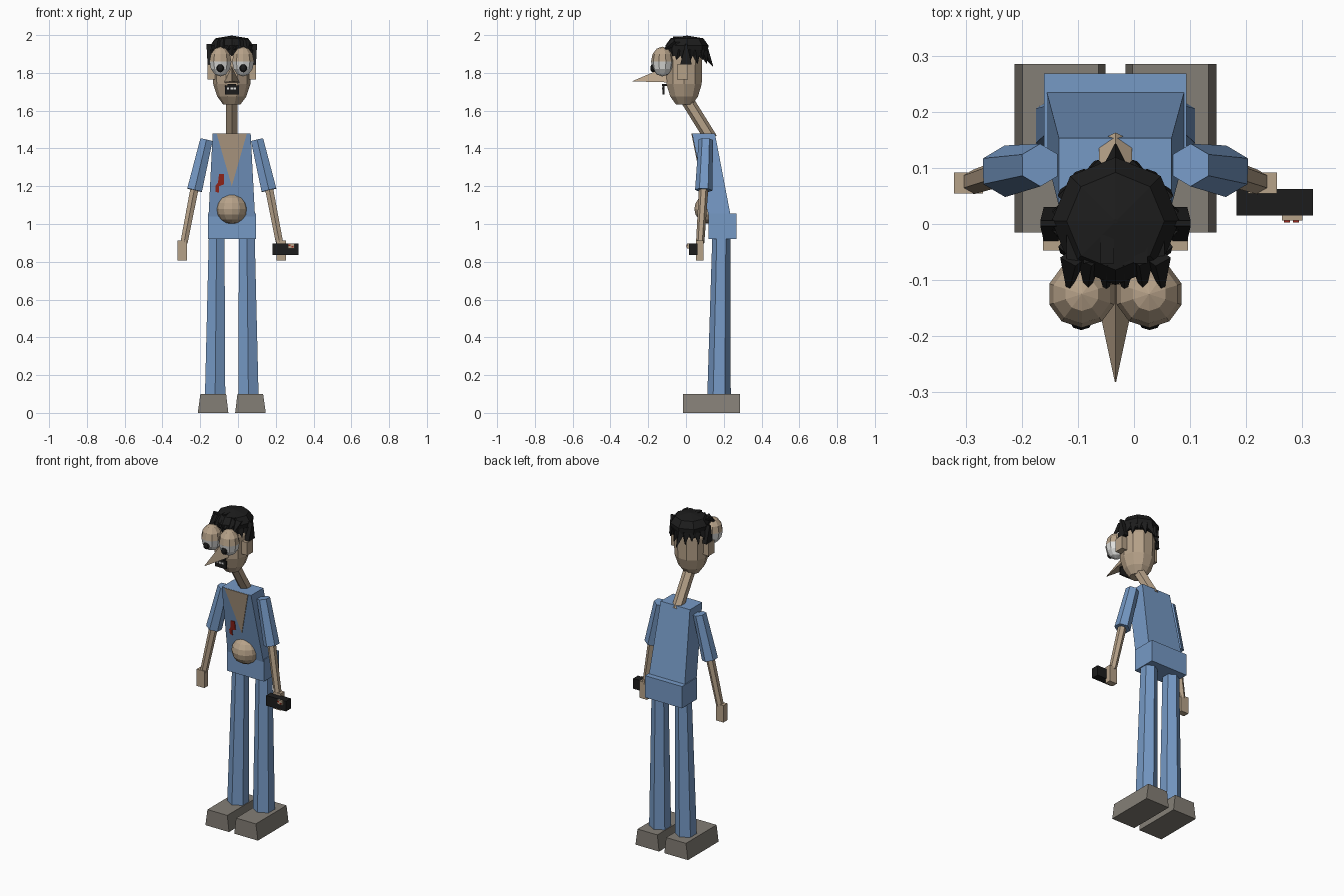
import bpy, bmesh, math
from mathutils import Vector, Matrix

if "Cube" in bpy.data.objects:
    bpy.data.objects.remove(bpy.data.objects["Cube"])

CX = -0.033  # body centre line


def material(name, rgb):
    m = bpy.data.materials.new(name)
    m.diffuse_color = (*rgb, 1)
    m.use_nodes = True
    m.node_tree.nodes["Principled BSDF"].inputs["Base Color"].default_value = m.diffuse_color
    return m


SKIN = material("skin tan", (0.47, 0.36, 0.25))
BLUE = material("denim blue", (0.18, 0.32, 0.56))
GREY = material("shoe grey", (0.23, 0.21, 0.18))
BLACK = material("hair black", (0.012, 0.012, 0.012))
WHITE = material("eye white", (0.75, 0.75, 0.73))
RED = material("stain red", (0.33, 0.02, 0.012))


def finish(name, bm, *mats):
    bmesh.ops.recalc_face_normals(bm, faces=bm.faces[:])
    me = bpy.data.meshes.new(name)
    bm.to_mesh(me)
    bm.free()
    for m in mats:
        me.materials.append(m)
    ob = bpy.data.objects.new(name, me)
    bpy.context.collection.objects.link(ob)
    return ob


def skin_rings(name, rings, mat):
    """Join equal-length rings of points into a capped solid."""
    bm = bmesh.new()
    vs = [[bm.verts.new(p) for p in r] for r in rings]
    n = len(vs[0])
    for a, b in zip(vs, vs[1:]):
        for i in range(n):
            j = (i + 1) % n
            bm.faces.new((a[i], a[j], b[j], b[i]))
    bm.faces.new(vs[0][::-1])
    bm.faces.new(vs[-1])
    return finish(name, bm, mat)


def tube(name, a, b, ra, rb, mat, n=6):
    """Tapered prism from a to b with a corner facing forward."""
    a, b = Vector(a), Vector(b)
    d = (b - a).normalized()
    v = Vector((0, 1, 0)) if abs(d.y) < 0.9 else Vector((0, 0, 1))
    v = (v - d * v.dot(d)).normalized()
    u = v.cross(d)
    ang = [math.tau * i / n for i in range(n)]
    return skin_rings(name, [[c + (v * math.cos(t) + u * math.sin(t)) * r for t in ang]
                             for c, r in ((a, ra), (b, rb))], mat)


def block(name, low, high, mat):
    """Box between two rectangles given as (x0, x1, y0, y1, z)."""
    return skin_rings(name, [[(x0, y0, z), (x1, y0, z), (x1, y1, z), (x0, y1, z)]
                             for x0, x1, y0, y1, z in (low, high)], mat)


def box(name, x0, x1, y0, y1, z0, z1, mat):
    return block(name, (x0, x1, y0, y1, z0), (x0, x1, y0, y1, z1), mat)


def lathe(name, cy, profile, mat, n=8):
    """Faceted upright form from (z, radius) pairs."""
    return skin_rings(name, [[(CX + r * math.cos(math.tau * i / n),
                               cy + r * math.sin(math.tau * i / n), z) for i in range(n)]
                             for z, r in profile], mat)


def ball(name, c, size, seg, rings, *mats):
    bm = bmesh.new()
    bmesh.ops.create_uvsphere(bm, u_segments=seg, v_segments=rings, radius=1)
    for f in bm.faces:
        if len(mats) > 1 and f.calc_center_median().z < 0:
            f.material_index = 1
    bmesh.ops.transform(bm, verts=bm.verts[:],
                        matrix=Matrix.Translation(c) @ Matrix.Diagonal((*size, 1)))
    return finish(name, bm, *mats)


def chest_plate(name, pts, mat):
    """Thin patch lying on the sloping chest, outline given in x and z."""
    y = lambda z: 0.12 - 0.2 * (z - 1.04)
    return skin_rings(name, [[(x, y(z) + o, z) for x, z in pts] for o in (-0.004, 0.003)], mat)


# Shoes, legs, arms, ears and eyes on both sides
for s, side in ((-1, "left"), (1, "right")):
    X = lambda d: CX + s * d
    block(f"{side}_shoe", (X(0.018), X(0.18), -0.015, 0.285, 0),
          (X(0.03), X(0.166), -0.015, 0.285, 0.1), GREY)
    tube(f"{side}_leg", (X(0.088), 0.175, 0.1), (X(0.08), 0.187, 0.93), 0.062, 0.048, BLUE)
    tube(f"{side}_sleeve", (X(0.134), 0.105, 1.446), (X(0.197), 0.094, 1.179), 0.038, 0.046, BLUE)
    tube(f"{side}_forearm", (X(0.195), 0.094, 1.2), (X(0.253), 0.075, 0.9), 0.025, 0.022, SKIN)
    box(f"{side}_hand", X(0.236), X(0.288), 0.054, 0.092, 0.808, 0.912, SKIN)
    box(f"{side}_ear", X(0.09), X(0.129), -0.047, 0.01, 1.765, 1.845, SKIN)
    ball(f"{side}_eye", (X(0.06), -0.125, 1.86), (0.061, 0.06, 0.079), 10, 6, SKIN, WHITE)
    ball(f"{side}_pupil", (X(0.061), -0.175, 1.825), (0.02, 0.014, 0.022), 8, 6, BLACK)

# Hips, torso and belly
box("hips", -0.16, 0.094, 0.12, 0.268, 0.92, 1.055, BLUE)
block("torso", (-0.156, 0.09, 0.12, 0.237, 1.04), (-0.134, 0.067, 0.032, 0.153, 1.48), BLUE)
ball("belly", (CX, 0.127, 1.08), (0.083, 0.083, 0.08), 12, 8, SKIN)
chest_plate("open_collar", [(-0.113, 1.479), (CX, 1.2), (0.047, 1.479)], SKIN)
chest_plate("stain", [(-0.118, 1.17), (-0.102, 1.165), (-0.1, 1.2), (-0.075, 1.21),
                      (-0.074, 1.265), (-0.1, 1.265), (-0.106, 1.22), (-0.12, 1.2)], RED)

# Neck and head
tube("neck", (CX, 0.134, 1.45), (CX, 0.0, 1.665), 0.034, 0.034, SKIN)
lathe("head", -0.01, [(1.632, 0.045), (1.675, 0.077), (1.74, 0.098), (1.87, 0.101),
                      (1.94, 0.08)], SKIN, 10)
skin_rings("nose", [[(CX - 0.04, -0.1, 1.75), (CX + 0.04, -0.1, 1.75), (CX, -0.1, 1.835)],
                    [(CX - 0.001, -0.282, 1.755), (CX + 0.001, -0.282, 1.755),
                     (CX, -0.282, 1.757)]], SKIN)
box("mouth", CX - 0.037, CX + 0.037, -0.124, -0.115, 1.685, 1.733, BLACK)
box("moustache", CX - 0.022, CX + 0.022, -0.126, -0.1, 1.73, 1.742, BLACK)
for i, d in enumerate((-0.02, 0.0, 0.016)):
    box(f"tooth_{i}", CX + d - 0.006, CX + d + 0.006, -0.128, -0.122, 1.712, 1.722, WHITE)

# Hair cap with jagged locks round the sides and back
lathe("hair_cap", 0.005, [(1.89, 0.107), (1.945, 0.114), (1.983, 0.087), (1.997, 0.004)], BLACK)
for i in range(13):
    t = math.radians(-30 + 240 * i / 12)
    c, s = math.cos(t), math.sin(t)
    drop = 0.08 if i == 6 else 0.045 + 0.02 * (i % 2)
    r = 0.137 if i == 6 else 0.112
    tube(f"hair_lock_{i}", (CX + 0.09 * c, 0.005 + 0.09 * s, 1.915),
         (CX + r * c, 0.005 + r * s, 1.915 - drop), 0.026, 0.002, BLACK, 4)

# Fringe, crown tufts and sideburn tufts
for i, d in enumerate((-0.075, -0.045, -0.015, 0.015, 0.045, 0.075)):
    tube(f"fringe_{i}", (CX + d, -0.06, 1.965), (CX + d * 1.1, -0.112, 1.925),
         0.024, 0.006, BLACK, 4)
    box(f"crown_tuft_{i}", CX + d - 0.012, CX + d + 0.012, -0.07, -0.02, 1.93,
        1.993 - 4 * d * d - 0.008 * (i % 2), BLACK)
for s, side in ((-1, "left"), (1, "right")):
    X = lambda d: CX + s * d
    block(f"{side}_side_tuft", (X(0.102), X(0.128), -0.03, 0.03, 1.845),
          (X(0.09), X(0.134), -0.004, 0.006, 1.952), BLACK)

# Hand-held black box with a small label
box("handheld_box", 0.183, 0.319, 0.015, 0.062, 0.835, 0.898, BLACK)
box("label", 0.264, 0.3, 0.006, 0.0155, 0.87, 0.897, SKIN)
for i, (x, z) in enumerate(((0.272, 0.888), (0.288, 0.879))):
    box(f"label_mark_{i}", x - 0.005, x + 0.006, 0.003, 0.0065, z - 0.004, z + 0.004, RED)
